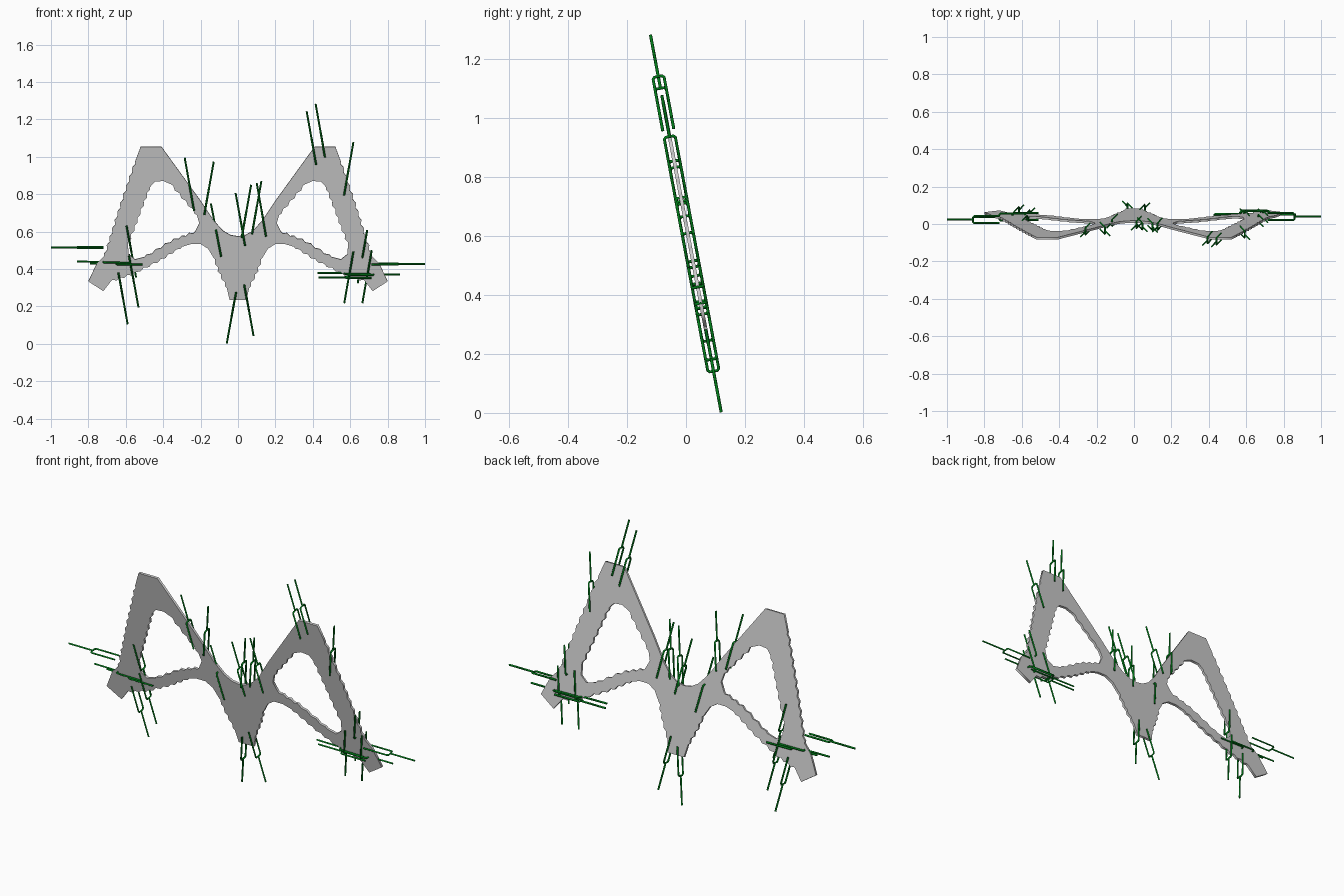
import bpy, math
from mathutils import Vector

if "Cube" in bpy.data.objects:
    bpy.data.objects.remove(bpy.data.objects["Cube"])

TILT = math.atan2(0.24, 1.28)
COS = math.cos(TILT)

def add_curve(name, splines, dim, **settings):
    """Poly curve drawn in the leaning plane, turned into a mesh object."""
    cu = bpy.data.curves.new(name, 'CURVE')
    cu.dimensions = dim
    for pts, closed in splines:
        s = cu.splines.new('POLY')
        s.points.add(len(pts) - 1)
        for sp, p in zip(s.points, pts):
            sp.co = (p[0], p[1] / COS, p[2] if len(p) > 2 else 0, 1)
        s.use_cyclic_u = closed
    for k, v in settings.items():
        setattr(cu, k, v)
    ob = bpy.data.objects.new(name, cu)
    bpy.context.collection.objects.link(ob)
    ob.location = (0, 0.12, 0)
    ob.rotation_euler = (math.pi / 2 + TILT, 0, 0)
    bpy.ops.object.select_all(action='DESELECT')
    ob.select_set(True)
    bpy.context.view_layer.objects.active = ob
    bpy.ops.object.convert(target='MESH')
    return bpy.context.object

def ripple(pts, spans, closed=False, amp=0.005, period=0.05):
    """Scallop the chosen spans of an outline."""
    out = []
    n = len(pts)
    for i in range(n if closed else n - 1):
        a, b = Vector(pts[i]), Vector(pts[(i + 1) % n])
        out.append(tuple(a))
        if i in spans:
            d = b - a
            nrm = Vector((d.y, -d.x)).normalized()
            k = max(1, round(d.length / period)) * 4
            for j in range(1, k):
                p = a + d * j / k + nrm * amp * math.sin(j * math.pi / 2)
                out.append(tuple(p))
    if not closed:
        out.append(tuple(pts[-1]))
    return out

# Sheet: half outline from top centre round the wing to the bottom, then mirrored
half = [(0.0, 0.575), (0.04, 0.582), (0.08, 0.605), (0.13, 0.66), (0.20, 0.765),
        (0.41, 1.055), (0.52, 1.055), (0.55, 0.975), (0.63, 0.74), (0.715, 0.47),
        (0.755, 0.43), (0.80, 0.335), (0.72, 0.283), (0.68, 0.335), (0.56, 0.375),
        (0.42, 0.445), (0.30, 0.52), (0.25, 0.535), (0.20, 0.535), (0.16, 0.51),
        (0.13, 0.46), (0.10, 0.38), (0.06, 0.30), (0.045, 0.235)]
right = ripple(half, {7, 8, 13, 14, 15, 20, 21})
outline = right + [(-x, z) for x, z in reversed(right[1:])]
hole = [(0.40, 0.872), (0.36, 0.855), (0.22, 0.69), (0.207, 0.645), (0.23, 0.60),
        (0.35, 0.555), (0.50, 0.465), (0.55, 0.452), (0.585, 0.48), (0.588, 0.53),
        (0.47, 0.84), (0.445, 0.868)]
hole = ripple(hole, {1, 4, 5, 9}, True)
add_curve("sheet", [(outline, True), (hole, True),
                    ([(-x, z) for x, z in hole], True)],
          '2D', fill_mode='BOTH', extrude=0.006)

# Pins: stem tip x, z then prong end x, z; the prongs straddle the sheet
pins = [(-.285, .995, -.235, .715), (-.13, .973, -.18, .693), (-.145, .75, -.09, .47),
        (-.013, .807, .038, .527), (.07, .85, .02, .57), (.125, .87, .075, .59),
        (.10, .86, .15, .577), (.367, 1.243, .418, .96), (.415, 1.283, .465, 1.0),
        (.617, 1.078, .567, .797), (.64, .325, .69, .605), (.568, .218, .617, .497),
        (.665, .218, .714, .497), (-.06, .003, -.01, .28), (.083, .043, .033, .32),
        (-.59, .105, -.64, .385), (-.532, .195, -.583, .475), (-.545, .355, -.596, .635),
        (-1.0, .515, -.72, .515), (-.86, .44, -.58, .437), (-.79, .43, -.51, .427),
        (1.0, .427, .715, .427), (.865, .372, .585, .372), (.425, .38, .71, .376),
        (.43, .356, .715, .356)]
green = bpy.data.materials.new("green")
green.diffuse_color = (0.0, 0.22, 0.01, 1)
green.use_nodes = True
green.node_tree.nodes["Principled BSDF"].inputs["Base Color"].default_value = green.diffuse_color
G, C = 0.019, 0.006   # prong offset, corner chamfer
for i, (x0, z0, x1, z1) in enumerate(pins):
    a, b = Vector((x0, z0, 0)), Vector((x1, z1, 0))
    m = (a + b) / 2
    d = (b - a).normalized()
    n = Vector((0, 0, 1))
    fork = [b + n * G, m + d * C + n * G, m + n * (G - C),
            m - n * (G - C), m + d * C - n * G, b - n * G]
    pin = add_curve(f"pin_{i + 1}", [([a, m], False), (fork, False)], '3D',
                    bevel_depth=0.0052, bevel_resolution=0, use_fill_caps=True)
    pin.data.materials.clear()
    pin.data.materials.append(green)
